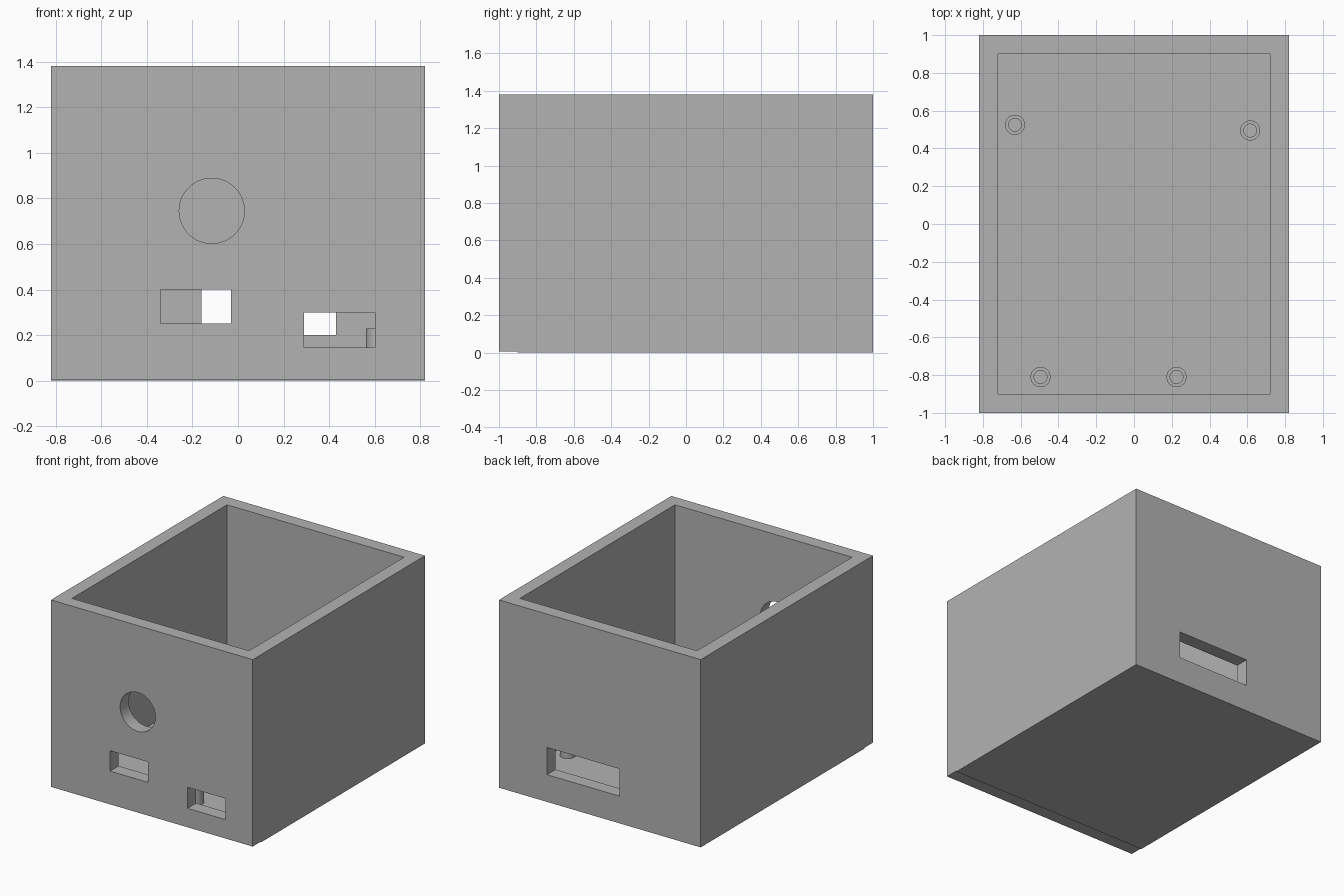
import bpy
import math

cube = bpy.data.objects.get("Cube")
if cube:
    bpy.data.objects.remove(cube, do_unlink=True)

HALF_X, HALF_Y, HEIGHT = 0.82, 1.0, 1.38
WALL, FLOOR = 0.1, 0.1
POST_TOP, POST_R, BORE_R = 0.23, 0.053, 0.034

grey = bpy.data.materials.new("plain grey")
grey.use_nodes = True
grey.diffuse_color = (0.45, 0.45, 0.45, 1)
grey.node_tree.nodes["Principled BSDF"].inputs["Base Color"].default_value = grey.diffuse_color


def box(name, x0, x1, y0, y1, z0, z1):
    bpy.ops.mesh.primitive_cube_add(
        size=1, location=((x0 + x1) / 2, (y0 + y1) / 2, (z0 + z1) / 2))
    ob = bpy.context.object
    ob.name = name
    ob.scale = (x1 - x0, y1 - y0, z1 - z0)
    bpy.ops.object.transform_apply(location=False, rotation=False, scale=True)
    ob.data.materials.append(grey)
    return ob


def cylinder(name, radius, depth, location, rotation=(0, 0, 0)):
    bpy.ops.mesh.primitive_cylinder_add(
        vertices=64, radius=radius, depth=depth, location=location, rotation=rotation)
    ob = bpy.context.object
    ob.name = name
    ob.data.materials.append(grey)
    return ob


def cut(target, cutter):
    mod = target.modifiers.new("cut", "BOOLEAN")
    mod.operation, mod.solver, mod.object = "DIFFERENCE", "EXACT", cutter
    bpy.context.view_layer.objects.active = target
    bpy.ops.object.modifier_apply(modifier=mod.name)
    bpy.data.objects.remove(cutter, do_unlink=True)


def smooth(ob):
    bpy.ops.object.select_all(action="DESELECT")
    ob.select_set(True)
    bpy.context.view_layer.objects.active = ob
    bpy.ops.object.shade_smooth_by_angle(angle=math.radians(30))


# Open-topped case
case = box("case", -HALF_X, HALF_X, -HALF_Y, HALF_Y, 0, HEIGHT)
cut(case, box("cavity", WALL - HALF_X, HALF_X - WALL, WALL - HALF_Y, HALF_Y - WALL,
              FLOOR, HEIGHT + 0.2))

# Front wall sits a hair above the base
cut(case, box("front_step", -1, 1, -HALF_Y - 0.1, WALL - HALF_Y, -0.1, 0.006))

# Front ports: two rectangles and a round hole
for x0, x1, z0, z1 in [(-0.34, -0.03, 0.25, 0.40), (0.29, 0.60, 0.145, 0.30)]:
    cut(case, box("front_port", x0, x1, -1.1, -0.85, z0, z1))
cut(case, cylinder("round_port", 0.143, 0.3, (-0.115, -0.97, 0.745), (math.pi / 2, 0, 0)))

# Back slot
cut(case, box("back_slot", -0.16, 0.43, 0.85, 1.1, 0.20, 0.40))
smooth(case)

# Hollow mounting posts on the floor
posts = {"back_right_post": (-0.63, 0.525), "back_left_post": (0.615, 0.495),
         "front_right_post": (-0.495, -0.81), "front_left_post": (0.225, -0.81)}
for name, (x, y) in posts.items():
    mid = (FLOOR + POST_TOP) / 2
    post = cylinder(name, POST_R, POST_TOP - FLOOR, (x, y, mid))
    cut(post, cylinder("bore", BORE_R, 0.3, (x, y, mid)))
    smooth(post)
